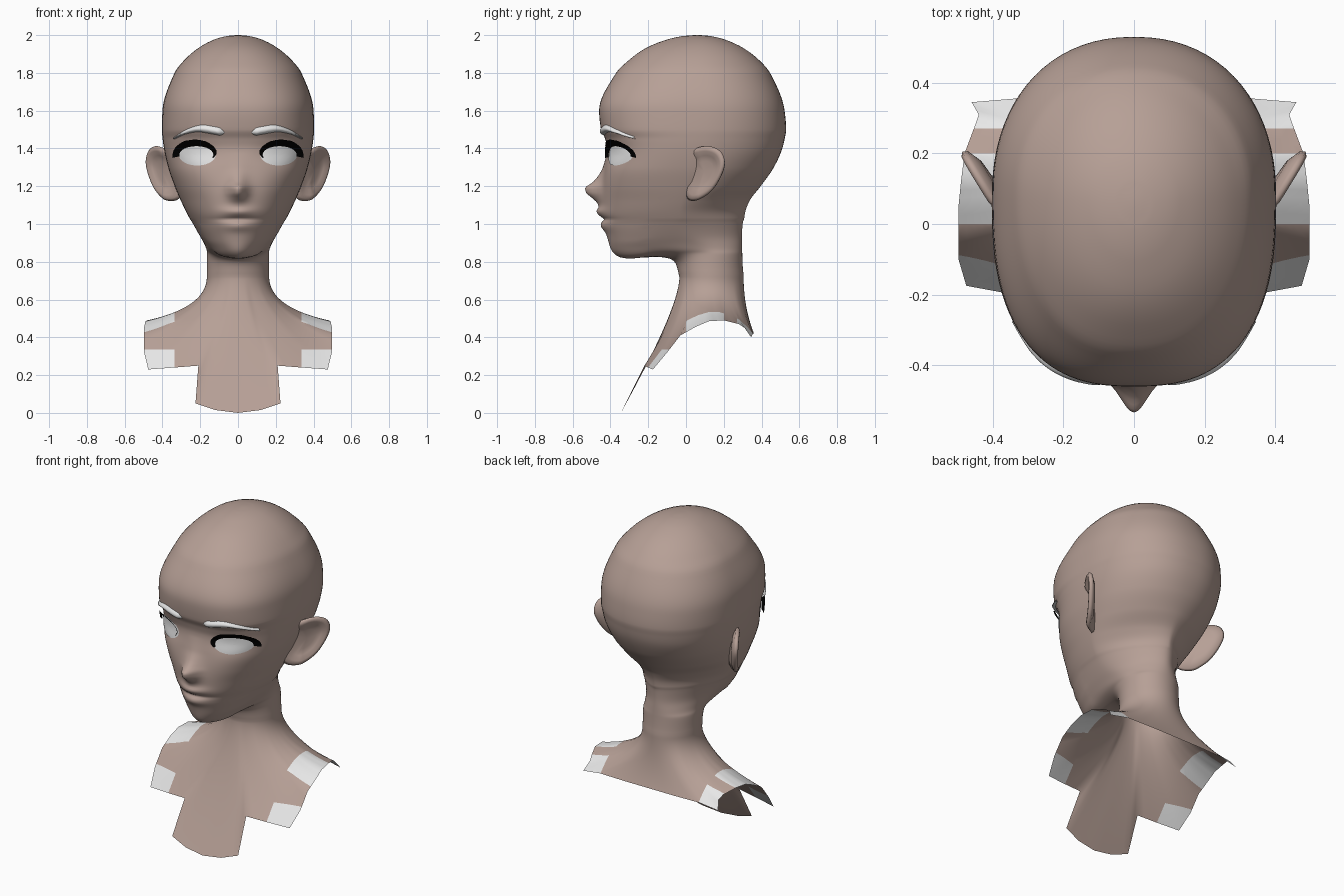
import bpy, bmesh, math
from mathutils import Vector
from mathutils.bvhtree import BVHTree

if "Cube" in bpy.data.objects:
    bpy.data.objects.remove(bpy.data.objects["Cube"])


def material(name, rgb):
    m = bpy.data.materials.new(name)
    m.diffuse_color = (*rgb, 1)
    m.use_nodes = True
    m.node_tree.nodes["Principled BSDF"].inputs["Base Color"].default_value = m.diffuse_color
    return m


SKIN = material("skin", (0.47, 0.35, 0.305))
WHITE = material("white", (0.8, 0.8, 0.8))
BLACK = material("black", (0.0, 0.0, 0.0))


def make_object(name, bm, mats):
    me = bpy.data.meshes.new(name)
    bm.to_mesh(me)
    for m in mats:
        me.materials.append(m)
    for p in me.polygons:
        p.use_smooth = True
    bpy.context.collection.objects.link(bpy.data.objects.new(name, me))


def curve(xs, ys, x):
    """Smooth interpolation that never overshoots its keys."""
    n = len(xs)
    if x <= xs[0] or x >= xs[-1]:
        return ys[0] if x <= xs[0] else ys[-1]
    d = [(ys[i + 1] - ys[i]) / (xs[i + 1] - xs[i]) for i in range(n - 1)]

    def slope(i):
        if i == 0 or i == n - 1:
            return d[0] if i == 0 else d[-1]
        a, b = d[i - 1], d[i]
        return 0 if a * b <= 0 else 2 * a * b / (a + b)
    i = max(k for k in range(n - 1) if xs[k] <= x)
    h = xs[i + 1] - xs[i]
    t = (x - xs[i]) / h
    return ((2*t**3 - 3*t*t + 1) * ys[i] + (t**3 - 2*t*t + t) * h * slope(i)
            + (3*t*t - 2*t**3) * ys[i + 1] + (t**3 - t*t) * h * slope(i + 1))


def bump(x, c, s):
    return math.exp(-((x - c) / s) ** 2)


# Head sections: z, front y, back y, half width, y of widest point, front and back roundness
KEYS = [
    (.72, -.035, .305, .165, .13, 2, 2), (.843, -.07, .30, .165, .13, 2, 2),
    (.85, -.30, .30, .165, .12, 1.5, 2), (.865, -.365, .30, .168, .08, 1.75, 2),
    (.89, -.395, .30, .177, .05, 1.9, 1.9), (.93, -.412, .30, .20, 0, 2, 1.7),
    (1.0, -.435, .305, .24, -.03, 2, 1.6), (1.06, -.447, .313, .272, -.03, 2.05, 1.5),
    (1.12, -.45, .335, .301, -.02, 2.1, 1.6), (1.2, -.445, .395, .335, 0, 2.3, 1.9),
    (1.3, -.43, .465, .37, .03, 2.5, 2.1), (1.4, -.418, .51, .392, .05, 2.5, 2.2),
    (1.45, -.428, .522, .399, .06, 2.5, 2.2), (1.5, -.45, .53, .403, .07, 2.6, 2.2),
    (1.6, -.46, .522, .40, .08, 2.6, 2.2), (1.8, -.37, .445, .336, .08, 2.3, 2.1),
    (1.865, -.305, .39, .287, .07, 2.2, 2), (1.93, -.215, .306, .212, .07, 2.1, 2),
    (1.975, -.105, .21, .13, .07, 2, 2), (1.995, -.017, .13, .06, .06, 2, 2),
    (2.0, .045, .075, .012, .06, 2, 2)]
COLS = list(zip(*KEYS))
NOSE_Z = (1.085, 1.115, 1.14, 1.165, 1.19, 1.22, 1.25, 1.3, 1.38)
NOSE_D = (0, .022, .05, .08, .088, .052, .03, .01, 0)
M = 48                                   # columns on each half


def section(z):
    """Half outline of the head at height z, from front centre to back centre."""
    f, b, w, yc, nf, nb = (curve(COLS[0], c, z) for c in COLS[1:])
    pts = []
    for i in range(M + 1):
        a = math.pi * (i / M) ** 1.3
        c, s = math.cos(a), max(0, math.sin(a))
        n, end = (nf, f) if c > 0 else (nb, b)
        x = w * s ** (2 / n) if 0 < i < M else 0
        y = yc + (end - yc) * abs(c) ** (2 / n)
        zz = z
        if y < 0 and z > .8:
            # nose, lips, mouth crease, eye sockets
            y -= curve(NOSE_Z, NOSE_D, z) * bump(x, 0, .05)
            lip = bump(x, 0, .085)
            y -= lip * (.026 * bump(z, 1.066, .026) + .018 * bump(z, .992, .022))
            y += .012 * bump(z, 1.025, .01) * bump(x, 0, .11)
            y += .015 * bump(x, .21, .1) * bump(z, 1.37, .06)
            # chin hangs lower than the throat
            t = min(1, max(0, (-.05 - y) / .28))
            fade = min(1, max(0, (1.0 - z) / .14))
            zz -= .035 * t * t * (3 - 2 * t) * fade
        pts.append(Vector((x, y, zz)))
    return pts


# Lower edge of the bust: chest flap, arm opening, back
BORDER = [Vector(p) for p in (
    (0, -.345, 0), (.12, -.338, .015), (.225, -.32, .05), (.21, -.22, .25),
    (.34, -.20, .24), (.475, -.175, .23), (.497, -.10, .32), (.497, -.03, .41),
    (.497, .05, .455), (.49, .12, .485), (.48, .2, .49), (.45, .28, .47),
    (.44, .31, .45), (.46, .345, .40), (.34, .355, .42), (.17, .36, .42), (0, .36, .42))]
PER = M // (len(BORDER) - 1)


def border(i):
    k, r = divmod(i, PER)
    return BORDER[k].lerp(BORDER[min(k + 1, len(BORDER) - 1)], r / PER)


# Head, neck and bust as one continuous skin
rings, neck, STEPS = [], section(.72), 30
for j in range(STEPS):
    t = 1 - j / STEPS
    rings.append([p * (1-t)**2 + Vector((p.x, p.y, .56)) * 2*t*(1-t) + border(i) * t*t
                  for i, p in enumerate(neck)])
for a, b in zip(COLS[0], COLS[0][1:]):
    n = max(3, math.ceil((b - a) / (.009 if .84 < a < 1.5 else .02)))
    rings += [section(a + (b - a) * k / n) for k in range(n)]
rings.append(section(2.0))

bm = bmesh.new()
grid = []
for r in rings:
    grid.append([bm.verts.new((r[k].x, r[k].y, r[k].z)) if k <= M else
                 bm.verts.new((-r[2*M - k].x, r[2*M - k].y, r[2*M - k].z))
                 for k in range(2 * M)])
for lo, hi in zip(grid, grid[1:]):
    for k in range(2 * M):
        q = (k + 1) % (2 * M)
        bm.faces.new((lo[k], lo[q], hi[q], hi[k]))
bm.faces.new(grid[-1])
# blend the jaw into the neck
jaw = [v for v in bm.verts if .74 < v.co.z < 1.02 and v.co.y > -.22]
for _ in range(14):
    bmesh.ops.smooth_vert(bm, verts=jaw, factor=.5, use_axis_x=True, use_axis_y=True,
                          use_axis_z=True)
# pale corner patches around the arm openings, cut cleanly
for co, no in (((.335, 0, 0), (1, 0, 0)), ((-.335, 0, 0), (1, 0, 0)), ((0, 0, .335), (0, 0, 1)),
               ((0, 0, 0), (0, 1, 0)), ((0, .2, 0), (0, 1, 0)), ((0, .27, 0), (0, 1, 0))):
    part = [f for f in bm.faces if all(v.co.z < .6 and abs(v.co.x) > .2 for v in f.verts)]
    geom = part + list({e for f in part for e in f.edges}) + list({v for f in part for v in f.verts})
    bmesh.ops.bisect_plane(bm, geom=geom, dist=1e-5, plane_co=co, plane_no=no)
for f in bm.faces:
    c = f.calc_center_median()
    if c.z < .62 and abs(c.x) > .335:
        f.material_index = int((c.y < 0 and c.z < .335) or 0 < c.y < .2 or c.y > .27)
bm.normal_update()
make_object("head_and_bust", bm, [SKIN, WHITE])
tree = BVHTree.FromBMesh(bm)


def face_patch(name, fn, nu, nv, mat):
    """Mirrored pair of sheets laid on the face; fn(u, v) gives x, z, lift."""
    for side, label in ((1, "left"), (-1, "right")):
        pb = bmesh.new()
        g = []
        for a in range(nu + 1):
            g.append([])
            for b in range(nv + 1):
                x, z, lift = fn(a / nu, b / nv)
                loc, nor, _, _ = tree.ray_cast(Vector((x, -2, z)), Vector((0, 1, 0)))
                p = loc + nor * lift
                g[-1].append(pb.verts.new((p.x * side, p.y, p.z)))
        for a in range(nu):
            for b in range(nv):
                pb.faces.new((g[a][b], g[a + 1][b], g[a + 1][b + 1], g[a][b + 1]))
        bmesh.ops.remove_doubles(pb, verts=pb.verts, dist=1e-5)
        bmesh.ops.recalc_face_normals(pb, faces=pb.faces)
        pb.normal_update()
        if sum(f.normal.y for f in pb.faces) > 0:
            bmesh.ops.reverse_faces(pb, faces=pb.faces)
        make_object(f"{name}_{label}", pb, [mat])


def eye(u, v):
    a = 2 * math.pi * u
    return .213 + .096 * v * math.cos(a), 1.365 + .056 * v * math.sin(a), .004 + .006 * (1 - v * v)


def lash(u, v):
    a = math.radians(-8 + 206 * u)
    k = v * min(1, (1 - u) * 5 + .3)
    rx, rz = .088 + .023 * k, .05 + .041 * k
    return .215 + rx * math.cos(a), 1.365 + rz * math.sin(a), .01 + .014 * v


def brow(u, v):
    x = .07 + .262 * u
    mid = curve((.07, .12, .2, .27, .332), (1.483, 1.494, 1.505, 1.49, 1.457), x)
    half = .023 * min(1, math.sqrt(u * 10 + .02)) * (1 - .7 * max(0, u - .4) / .6)
    return x, mid + half * (2 * v - 1), -.003 + .019 * math.sin(math.pi * v) * min(1, u * 8 + .1)


face_patch("eye", eye, 40, 8, WHITE)
face_patch("upper_lash", lash, 40, 4, BLACK)
face_patch("eyebrow", brow, 28, 8, WHITE)

# Ears: outline in (y, z), then (scale, depth) of each loop, cupped in front
EAR = [(0, 1.15), (.03, 1.122), (.08, 1.135), (.14, 1.18), (.188, 1.26), (.205, 1.33),
       (.18, 1.388), (.12, 1.412), (.05, 1.40), (.0, 1.36), (-.012, 1.25)]
SHAPE = [(0, -.012), (.4, -.012), (.62, -.004), (.8, .01), (.92, .01), (1, 0),
         (.95, -.014), (.65, -.03), (0, -.035)]
outline, mid = [], Vector((.09, 1.28))
for i in range(len(EAR)):
    p = [Vector(EAR[(i + k) % len(EAR)]) for k in (-1, 0, 1, 2)]
    for t in (0, .25, .5, .75):
        outline.append(.5 * (2*p[1] + (p[2]-p[0])*t + (2*p[0]-5*p[1]+4*p[2]-p[3])*t*t
                             + (3*p[1]-p[0]-3*p[2]+p[3])*t**3))
for side, label in ((1, "left"), (-1, "right")):
    eb = bmesh.new()
    loops = []
    for s, d in SHAPE:
        loops.append([])
        for p in outline:
            y, z = mid + (p - mid) * s
            x = .355 + .62 * y + .05 * (z - 1.25) - .8 * max(0, .06 - y)
            loops[-1].append(eb.verts.new((side * (x + .86 * d), y - .5 * d, z)))
    for a, b in zip(loops, loops[1:]):
        for k in range(len(a)):
            q = (k + 1) % len(a)
            eb.faces.new((a[k], a[q], b[q], b[k]))
    bmesh.ops.remove_doubles(eb, verts=eb.verts, dist=1e-5)
    bmesh.ops.recalc_face_normals(eb, faces=eb.faces)
    make_object(f"ear_{label}", eb, [SKIN])
